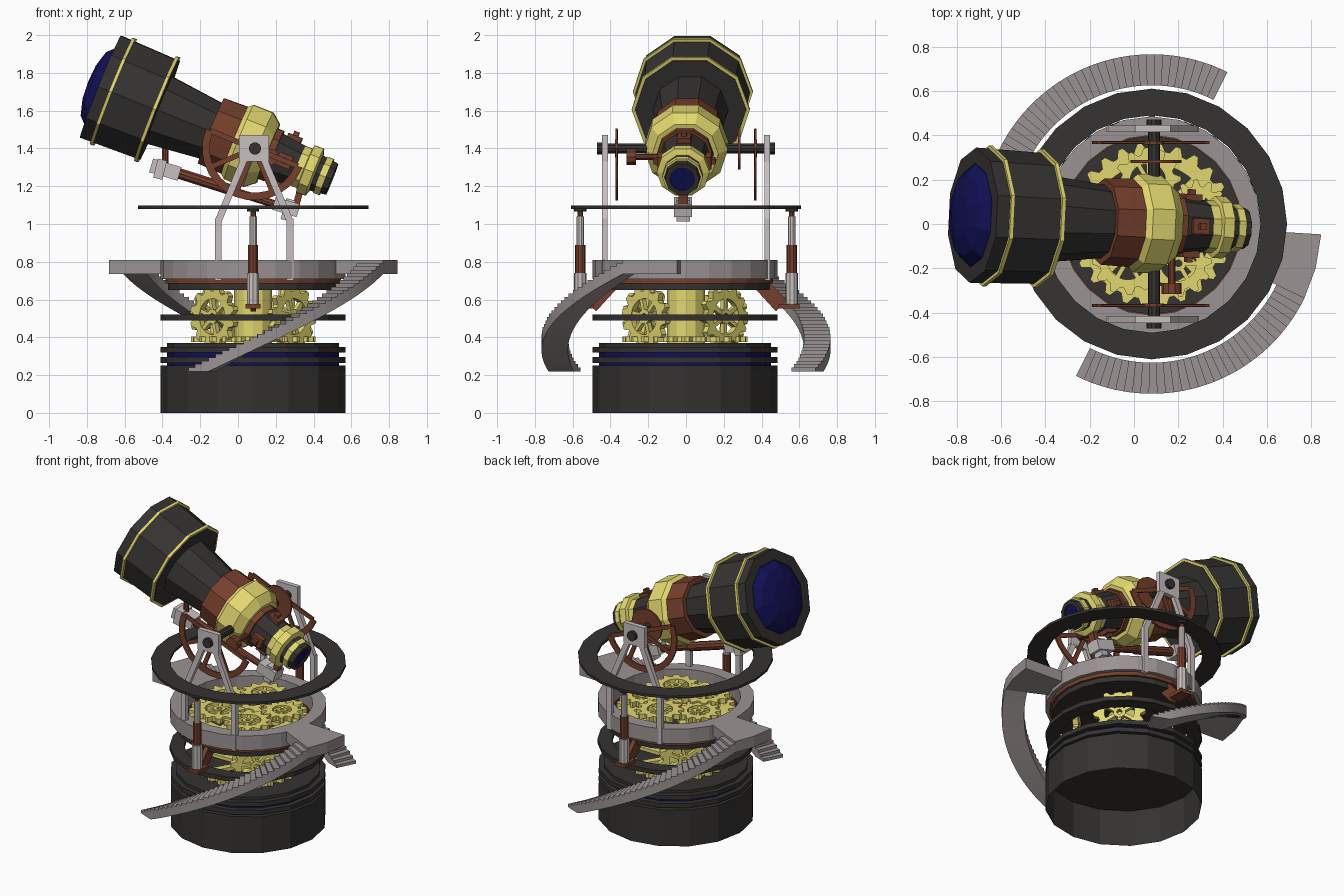
import bpy, bmesh
from math import sin, cos, pi, radians as rad
from mathutils import Matrix, Vector as V

if "Cube" in bpy.data.objects:
    bpy.data.objects.remove(bpy.data.objects["Cube"])

R, T = Matrix.Rotation, Matrix.Translation
CX = 0.08
MID = T((CX, -0.005, 0))

def material(name, *c):
    m = bpy.data.materials.new(name)
    m.diffuse_color = (*c, 1)
    m.use_nodes = True
    m.node_tree.nodes["Principled BSDF"].inputs["Base Color"].default_value = m.diffuse_color
    return m

DARK = material("dark_metal", .035, .033, .031)
GOLD = material("brass", .76, .68, .16)
BROWN = material("copper", .18, .05, .025)
BLUE = material("blue_glass", .006, .005, .09)
STONE = material("stone", .33, .29, .29)
STEEL = material("steel", .58, .53, .53)

def finish(name, bm, mat, M=Matrix()):
    bmesh.ops.remove_doubles(bm, verts=bm.verts, dist=1e-5)
    bmesh.ops.recalc_face_normals(bm, faces=bm.faces)
    me = bpy.data.meshes.new(name)
    bm.to_mesh(me)
    bm.free()
    ob = bpy.data.objects.new(name, me)
    ob.data.materials.append(mat)
    ob.matrix_world = M
    bpy.context.collection.objects.link(ob)
    return ob

def add_lathe(bm, prof, n, closed=False, a0=0.0, a1=2 * pi, tooth=None):
    """Spin an (r, z) profile; tooth(i) offsets the first two (outer) profile points."""
    full = abs(a1 - a0 - 2 * pi) < 1e-6
    cols = []
    for i in range(n if full else n + 1):
        a = a0 + (a1 - a0) * i / n
        col = []
        for j, (r, z) in enumerate(prof):
            if tooth and j < 2:
                r += tooth(i)
            col.append(bm.verts.new((r * cos(a), r * sin(a), z)))
        cols.append(col)
    m = len(prof)
    for i in range(n):
        p, q = cols[i], cols[(i + 1) % len(cols)]
        for j in range(m if closed else m - 1):
            k = (j + 1) % m
            if prof[j][0] == 0 and prof[k][0] == 0:
                continue
            bm.faces.new((p[j], q[j], q[k], p[k]))
    if closed and not full:
        bm.faces.new(cols[0])
        bm.faces.new(cols[-1])
    bmesh.ops.remove_doubles(bm, verts=bm.verts, dist=1e-6)

def lathe(name, prof, n, mat, M=MID, phase=0.0, closed=False):
    bm = bmesh.new()
    add_lathe(bm, prof, n, closed, phase, phase + 2 * pi)
    return finish(name, bm, mat, M)

def ring(name, r0, r1, z0, z1, n, mat, M=MID, phase=0.0):
    return lathe(name, [(r1, z0), (r1, z1), (r0, z1), (r0, z0)], n, mat, M, phase, True)

def add_box(bm, size, M):
    bmesh.ops.create_cube(bm, size=1, matrix=M @ Matrix.Diagonal((*size, 1)))

def axis_frame(p, q):
    p, q = V(p), V(q)
    d = (q - p).normalized()
    n = V((0, 1, 0)) if abs(d.y) < .9 else V((1, 0, 0))
    n = (n - d * n.dot(d)).normalized()
    return T(p) @ Matrix((n, d.cross(n), d)).transposed().to_4x4(), (q - p).length

def beam(name, p, q, across, width, mat):
    F, L = axis_frame(p, q)
    bm = bmesh.new()
    add_box(bm, (across, width, L), F @ T((0, 0, L / 2)))
    return finish(name, bm, mat)

def rod(name, p, q, r, mat, n=10):
    F, L = axis_frame(p, q)
    return lathe(name, [(0, 0), (r, 0), (r, L), (0, L)], n, mat, F)

def gear(name, r, thick, teeth, M, spokes=6, depth=.03, rim=.04):
    bm = bmesh.new()
    h = thick / 2
    prof = [(r - depth, -h), (r - depth, h), (r - depth - rim, h), (r - depth - rim, -h)]
    add_lathe(bm, prof, teeth * 4, True, tooth=lambda i: depth if i % 4 < 2 else 0)
    hub = r * .24
    add_lathe(bm, [(hub, -h), (hub, h), (hub * .45, h), (hub * .45, -h)], 10, True)
    L = r - depth - rim - hub + .01
    for k in range(spokes):
        add_box(bm, (L, r * .13, thick * .8), R(2 * pi * k / spokes, 4, 'Z') @ T((hub + L / 2 - .005, 0, 0)))
    return finish(name, bm, GOLD, M)

# Base drum, open underneath, with banded blue collar
lathe("base_drum", [(.49, 0), (.49, .25), (0, .25)], 16, DARK)
lathe("base_collar", [(.455, .25), (.455, .35)], 16, BLUE)
ring("base_band_low", .44, .49, .265, .295, 16, DARK)
ring("base_band_high", .44, .49, .32, .35, 16, DARK)
lathe("base_top", [(.455, .345), (.455, .37), (0, .37)], 16, DARK)

# Clockwork storey
ring("middle_ring", .40, .49, .49, .52, 20, DARK)
rod("clock_column", (CX, 0, .37), (CX, 0, .66), .1, GOLD, 12)
for k in range(4):
    a = rad(45 + 90 * k)
    gear(f"upright_gear_{k}", .165, .035, 12,
         MID @ T((.29 * cos(a), .29 * sin(a), .51)) @ R(a, 4, 'Z') @ R(pi / 2, 4, 'Y') @ R(.1 * k, 4, 'Z'))
gear("floor_gear", .33, .03, 24, MID @ T((0, 0, .39)))

# Platform
lathe("platform_floor", [(0, .65), (.45, .65), (.45, .69), (0, .69)], 24, DARK)
ring("platform_trim", .40, .465, .685, .71, 24, BROWN)
ring("platform_ring", .405, .49, .71, .81, 24, STONE)
gear("platform_big_gear", .37, .035, 26, MID @ T((0, 0, .735)), 8, .035, .06)
for k, (a, d, r) in enumerate([(20, .22, .13), (95, .2, .15), (165, .22, .14), (235, .19, .16), (305, .21, .15)]):
    a = rad(a)
    gear(f"platform_gear_{k}", r, .035, 12, MID @ T((d * cos(a), d * sin(a), .775 + .012 * (k % 2))))

# Two curved staircases, half a turn apart
def wedge(bm, a0, a1, r0, r1, t0, b0, b1):
    lo = [(r0, a0, b0), (r1, a0, b0), (r1, a1, b1), (r0, a1, b1)]
    b = [bm.verts.new((r * cos(a), r * sin(a), z)) for r, a, z in lo]
    t = [bm.verts.new((r * cos(a), r * sin(a), t0)) for r, a, _ in lo]
    bm.faces.new(b)
    bm.faces.new(t)
    for i in range(4):
        j = (i + 1) % 4
        bm.faces.new((b[i], b[j], t[j], t[i]))

for k in range(2):
    bm = bmesh.new()
    N, start, end = 32, rad(-26), rad(-116.5)
    for i in range(N):
        u0, u1 = i / N, (i + 1) / N
        under = lambda u: max(.22, .735 - .57 * u)
        wedge(bm, start + (end - start) * u0, start + (end - start) * u1, .625, .765,
              .81 - .57 * u1, under(u0), under(u1))
    for a, b in ((-3.5, -15), (-15, -26)):
        wedge(bm, rad(a), rad(b), .47, .765, .81, .735, .735)
    finish(f"staircase_{k}", bm, STONE, T((CX, 0, 0)) @ R(pi * k, 4, 'Z'))

# Guard ring on two pistons
ring("halo_ring", .49, .61, 1.08, 1.097, 24, DARK, T((CX, 0, 0)))
for s, side in ((-1, "front"), (1, "back")):
    y = s * .56
    for part, z0, z1, r, m in (("lower", .57, .74, .034, STEEL), ("sleeve", .74, .89, .028, BROWN),
                               ("upper", .89, 1.04, .021, STEEL), ("tip", 1.04, 1.07, .015, BROWN),
                               ("cap", 1.065, 1.085, .034, DARK)):
        rod(f"{side}_piston_{part}", (CX, y, z0), (CX, y, z1), r, m)
    beam(f"{side}_piston_foot", (CX, s * .49, .565), (CX, s * .60, .565), .08, .025, BROWN)
    beam(f"{side}_piston_arm", (CX, s * .40, .68), (CX, s * .505, .565), .08, .03, BROWN)

    # Fork frame carrying the pivot shaft
    y, px = s * .43, .085
    beam(f"{side}_fork_plate", (px, y, 1.33), (px, y, 1.47), .032, .16, STEEL)
    for e, end in ((-1, "left"), (1, "right")):
        beam(f"{side}_fork_{end}_post", (px + e * .19, y, .70), (px + e * .19, y, 1.03), .03, .036, STEEL)
        beam(f"{side}_fork_{end}_leg", (px + e * .19, y, 1.015), (px + e * .045, y, 1.36), .03, .036, STEEL)

    # Half wheel tilted with the telescope
    bm = bmesh.new()
    add_lathe(bm, [(.275, -.006), (.275, .006), (.235, .006), (.235, -.006)], 14, True, rad(158), rad(338))
    add_lathe(bm, [(.05, -.008), (.05, .008), (.02, .008), (.02, -.008)], 10, True)
    for a in (158, 203, 248, 293, 338):
        add_box(bm, (.21, .028, .01), R(rad(a), 4, 'Z') @ T((.145, 0, 0)))
    finish(f"{side}_half_wheel", bm, BROWN, T((.085, s * .367, 1.40)) @ R(pi / 2, 4, 'X'))

rod("pivot_shaft", (.09, -.45, 1.40), (.09, .45, 1.40), .028, DARK)
for s, side in ((-1, "front"), (1, "back")):
    rod(f"{side}_shaft_cap", (.09, s * .445, 1.40), (.09, s * .47, 1.40), .033, DARK)
rod("shaft_disc", (.1, .275, 1.40), (.1, .288, 1.40), .115, BROWN, 14)

# Telescope, ten-sided, turned along a tilted axis (local z points to the big lens)
TM = T((.09, 0, 1.40)) @ R(rad(-2.8), 4, 'Z') @ R(rad(-68.2), 4, 'Y')
def tube(name, prof, mat):
    return lathe(name, prof, 10, mat, TM, pi / 2)

tube("hood", [(0, .545), (.295, .545), (.305, .88), (.235, .88), (.235, .84)], DARK)
ring("hood_band_rear", .28, .313, .55, .568, 10, GOLD, TM, pi / 2)
ring("hood_band_front", .28, .318, .80, .818, 10, GOLD, TM, pi / 2)
tube("big_lens", [(.235, .84), (.232, .88), (.19, .92), (.10, .945), (0, .952)], BLUE)
tube("main_tube", [(.16, .2), (.2, .55)], DARK)
tube("copper_band", [(0, .25), (.195, .25), (.2, .11), (0, .11)], BROWN)
tube("brass_body", [(0, .13), (.19, .125), (.222, .09), (.222, -.02), (.175, -.075), (0, -.075)], GOLD)
tube("copper_collar", [(.15, -.07), (.15, -.11), (.12, -.11)], BROWN)
tube("rear_tube", [(.135, -.10), (.115, -.26)], DARK)
tube("rear_brass_neck", [(0, -.245), (.118, -.245), (.118, -.285), (.14, -.29), (.14, -.34), (.11, -.35), (0, -.35)], GOLD)
tube("rear_dark_neck", [(.105, -.34), (.1, -.39)], DARK)
tube("eyepiece_brass", [(0, -.375), (.108, -.375), (.108, -.41), (0, -.41)], GOLD)
tube("eyepiece_rim", [(.098, -.40), (.092, -.44), (.066, -.44), (.066, -.43)], DARK)
tube("eyepiece_lens", [(.066, -.432), (0, -.432)], BLUE)

# Copper blocks and knobs around the rear tube
for k in range(4):
    F = TM @ R(k * pi / 2, 4, 'Z')
    bm = bmesh.new()
    add_box(bm, (.03, .07, .08), F @ T((.128, 0, -.175)))
    add_box(bm, (.03, .03, .03), F @ T((.15, 0, -.175)))
    finish(f"rear_block_{k}", bm, BROWN)
rod("focus_stem", (.17, -.10, 1.355), (.17, -.27, 1.355), .016, BROWN)
rod("focus_knob", (.17, -.265, 1.355), (.17, -.315, 1.355), .045, BROWN)

# Elevation ram slung beneath the tube
Y = -.015
rod("ram_hanger", (-.385, Y, 1.42), (-.385, Y, 1.31), .018, BROWN)
beam("ram_upper_joint", (-.46, Y, 1.31), (-.31, Y, 1.265), .09, .075, STEEL)
beam("ram_upper_lug", (-.425, Y, 1.24), (-.40, Y, 1.34), .11, .05, STEEL)
rod("ram_sleeve", (-.32, Y, 1.27), (-.02, Y, 1.175), .03, BROWN)
rod("ram_bar", (-.04, Y, 1.18), (.24, Y, 1.09), .022, BROWN)
beam("ram_lower_joint", (.19, Y, 1.11), (.32, Y, 1.07), .095, .07, STEEL)
beam("ram_lower_lug", (.25, Y, 1.02), (.28, Y, 1.13), .07, .05, STEEL)
beam("ram_rear_link", (.30, Y, 1.07), (.34, Y, 1.22), .05, .035, BROWN)
